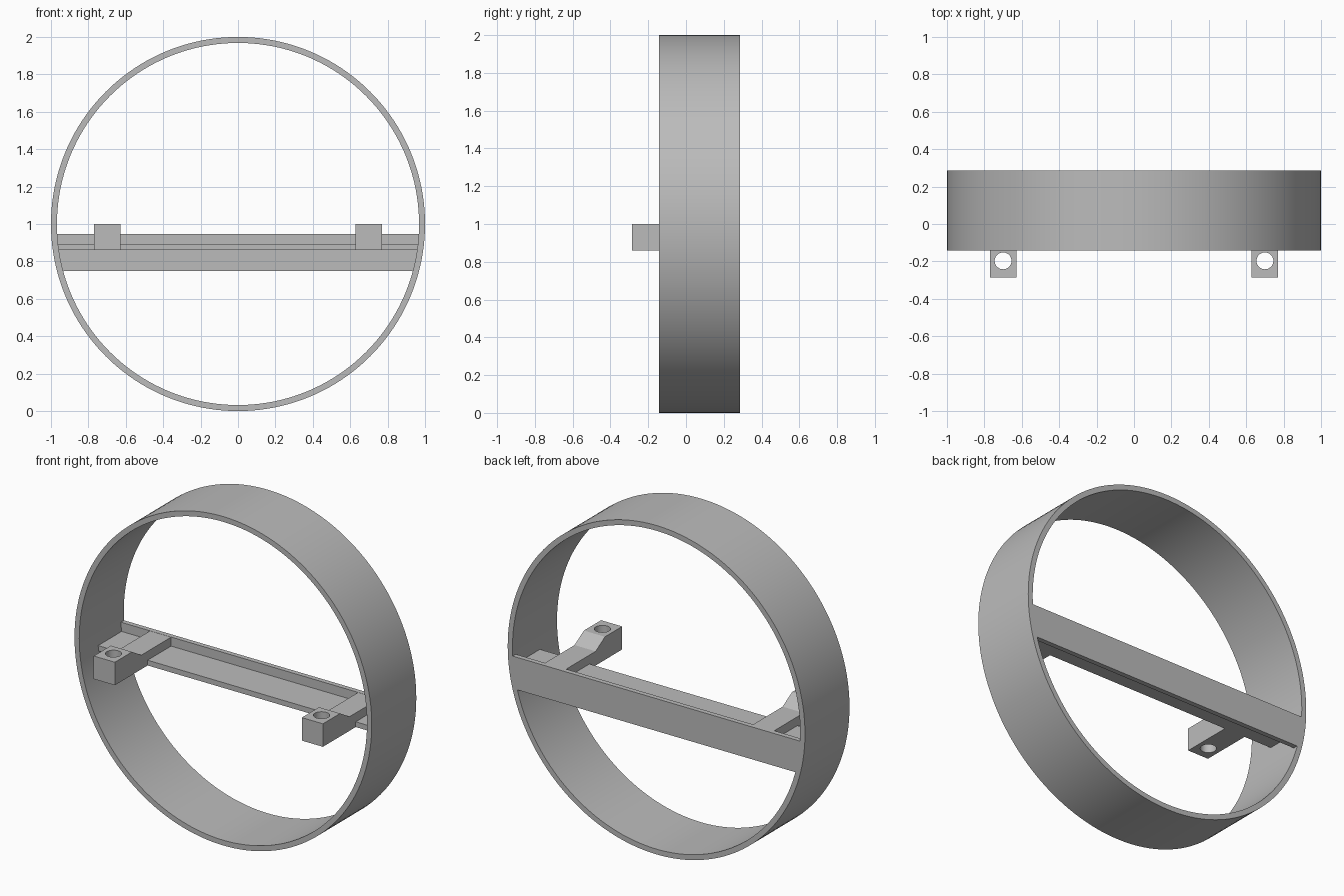
import bpy, bmesh, math
from mathutils import Matrix, Vector

if "Cube" in bpy.data.objects:
    bpy.data.objects.remove(bpy.data.objects["Cube"], do_unlink=True)

FRONT, BACK = -0.143, 0.285      # ring depth
R_OUT, R_IN = 1.0, 0.968
CENTRE = Vector((0, 0, 1))

grey = bpy.data.materials.new("plain_grey")
grey.use_nodes = True
grey.diffuse_color = (0.5, 0.5, 0.5, 1)
grey.node_tree.nodes["Principled BSDF"].inputs["Base Color"].default_value = (0.5, 0.5, 0.5, 1)


def finish(name, bm):
    bmesh.ops.recalc_face_normals(bm, faces=bm.faces[:])
    mesh = bpy.data.meshes.new(name)
    bm.to_mesh(mesh)
    bm.free()
    mesh.materials.append(grey)
    obj = bpy.data.objects.new(name, mesh)
    bpy.context.collection.objects.link(obj)
    return obj


def activate(obj):
    bpy.ops.object.select_all(action='DESELECT')
    obj.select_set(True)
    bpy.context.view_layer.objects.active = obj


def smooth(obj):
    activate(obj)
    bpy.ops.object.shade_smooth_by_angle(angle=math.radians(30))


def prism(name, outline, offset):
    """Extrude a flat outline of 3D points along an offset."""
    bm = bmesh.new()
    face = bm.faces.new([bm.verts.new(p) for p in outline])
    out = bmesh.ops.extrude_face_region(bm, geom=[face], use_keep_orig=True)
    moved = [g for g in out["geom"] if isinstance(g, bmesh.types.BMVert)]
    bmesh.ops.translate(bm, verts=moved, vec=offset)
    return finish(name, bm)


def cross_bar(name, y0, y1, z0, z1, steps=6):
    """Bar across the ring whose ends follow the inner wall."""
    right = []
    for i in range(steps + 1):
        z = z0 + (z1 - z0) * i / steps
        right.append((math.sqrt((R_IN + 0.001) ** 2 - (z - 1) ** 2), y0, z))
    left = [(-x, y, z) for x, y, z in reversed(right)]
    return prism(name, right + left, (0, y1 - y0, 0))


# Ring: rectangular section spun around the y axis
bm = bmesh.new()
section = [(R_IN, FRONT), (R_OUT, FRONT), (R_OUT, BACK), (R_IN, BACK)]
verts = [bm.verts.new((r, y, 1)) for r, y in section]
edges = [bm.edges.new((verts[i], verts[(i + 1) % 4])) for i in range(4)]
bmesh.ops.spin(bm, geom=verts + edges, cent=CENTRE, axis=(0, 1, 0),
               angle=math.tau, steps=160, use_merge=True)
bmesh.ops.remove_doubles(bm, verts=bm.verts[:], dist=1e-4)
smooth(finish("outer_ring", bm))

# Angle bar: upright back plate and thin shelf
cross_bar("back_plate", 0.255, BACK, 0.75, 0.947)
cross_bar("shelf", 0.03, 0.256, 0.86, 0.892)

# Arms: raised front block with a slope down to the plate, drilled vertically
profile = [(-0.285, 0.86), (0.256, 0.86), (0.256, 0.946), (-0.03, 0.946),
           (-0.12, 1.0), (-0.285, 1.0)]
HALF = 0.071
for side, x in (("left", 0.7), ("right", -0.7)):
    arm = prism(side + "_arm", [(x - HALF, y, z) for y, z in profile], (2 * HALF, 0, 0))
    bm = bmesh.new()
    bmesh.ops.create_cone(bm, cap_ends=True, segments=48, radius1=0.045, radius2=0.045,
                          depth=0.4, matrix=Matrix.Translation((x, -0.197, 0.93)))
    drill = finish("drill", bm)
    drill.hide_render = True
    cut = arm.modifiers.new("hole", 'BOOLEAN')
    cut.operation = 'DIFFERENCE'
    cut.solver = 'EXACT'
    cut.object = drill
    activate(arm)
    bpy.ops.object.modifier_apply(modifier=cut.name)
    bpy.data.objects.remove(drill, do_unlink=True)
    smooth(arm)
